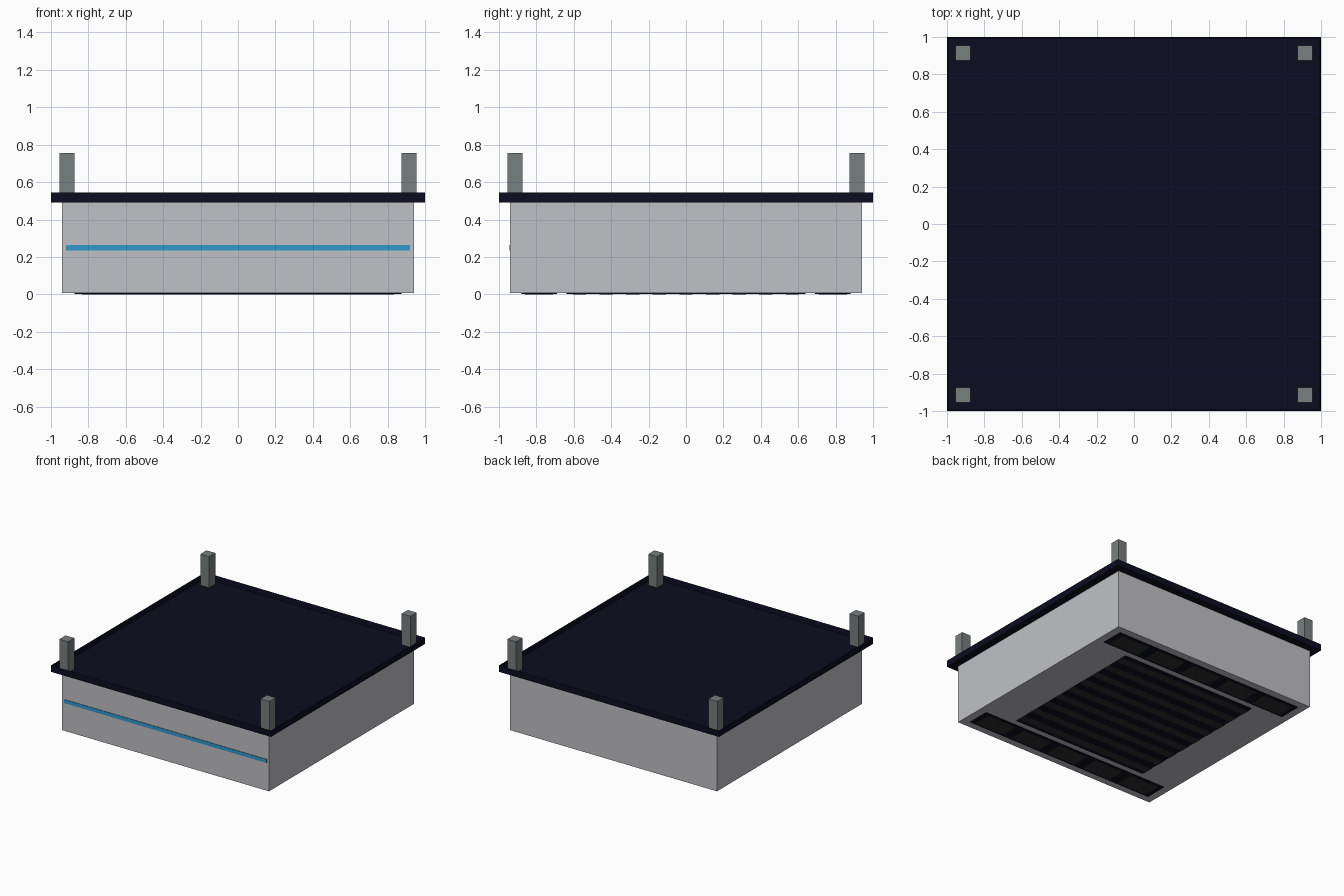
import bpy, bmesh
from mathutils import Vector

if "Cube" in bpy.data.objects:
    bpy.data.objects.remove(bpy.data.objects["Cube"])


def lin(c):
    c /= 255
    return c / 12.92 if c <= 0.04045 else ((c + 0.055) / 1.055) ** 2.4


def mat(name, r, g, b):
    m = bpy.data.materials.new(name)
    m.diffuse_color = (lin(r), lin(g), lin(b), 1)
    m.use_nodes = True
    m.node_tree.nodes["Principled BSDF"].inputs["Base Color"].default_value = m.diffuse_color
    return m


casing = mat("light_grey", 192, 193, 197)
navy = mat("dark_navy", 12, 12, 32)
steel = mat("steel_grey", 120, 126, 128)
blue = mat("blue", 52, 153, 206)
black = mat("soft_black", 45, 45, 47)


def boxes(name, material, spans):
    """One object made of boxes, each given as (low corner, high corner)."""
    bm = bmesh.new()
    for lo, hi in spans:
        lo, hi = Vector(lo), Vector(hi)
        verts = bmesh.ops.create_cube(bm, size=1)["verts"]
        bmesh.ops.scale(bm, vec=hi - lo, verts=verts)
        bmesh.ops.translate(bm, vec=(lo + hi) / 2, verts=verts)
    me = bpy.data.meshes.new(name)
    bm.to_mesh(me)
    bm.free()
    me.materials.append(material)
    ob = bpy.data.objects.new(name, me)
    bpy.context.collection.objects.link(ob)
    return ob


# Main casing
boxes("casing", casing, [((-0.94, -0.94, 0.006), (0.94, 0.94, 0.492))])

# Top flange: shallow open tray with a thin rim
flange = boxes("top_flange", navy, [((-1, -1, 0.492), (1, 1, 0.545))])
bm = bmesh.new()
bm.from_mesh(flange.data)
top = [f for f in bm.faces if f.normal.z > 0.9]
bmesh.ops.inset_region(bm, faces=top, thickness=0.006)
bmesh.ops.translate(bm, vec=(0, 0, -0.045), verts=top[0].verts)
bm.to_mesh(flange.data)
bm.free()

# Four mounting posts at the corners
for sx, side in ((-1, "left"), (1, "right")):
    for sy, end in ((-1, "front"), (1, "back")):
        x, y = sx * 0.915, sy * 0.915
        boxes(f"mounting_post_{end}_{side}", steel,
              [((x - 0.04, y - 0.04, 0.5), (x + 0.04, y + 0.04, 0.755))])

# Accent stripe on the front
boxes("front_stripe", blue, [((-0.92, -0.944, 0.235), (0.92, -0.938, 0.265))])

# Underside: intake grille with slats along x
boxes("intake_backing", navy, [((-0.62, -0.64, 0.003), (0.62, 0.64, 0.008))])
N = 9
pitch = 1.28 / N
boxes("intake_slats", black,
      [((-0.62, -0.64 + pitch * (i + 0.25), 0), (0.62, -0.64 + pitch * (i + 0.75), 0.005))
       for i in range(N)])

# Underside: two outlet vents, each with five flaps
for s, end in ((-1, "front"), (1, "back")):
    y = s * 0.785
    boxes(f"outlet_vent_{end}", navy,
          [((-0.875, y - 0.095, 0.003), (0.875, y + 0.095, 0.008))])
    boxes(f"outlet_flaps_{end}", black,
          [((0.35 * i - 0.135, y - 0.075, 0), (0.35 * i + 0.135, y + 0.075, 0.005))
           for i in range(-2, 3)])
